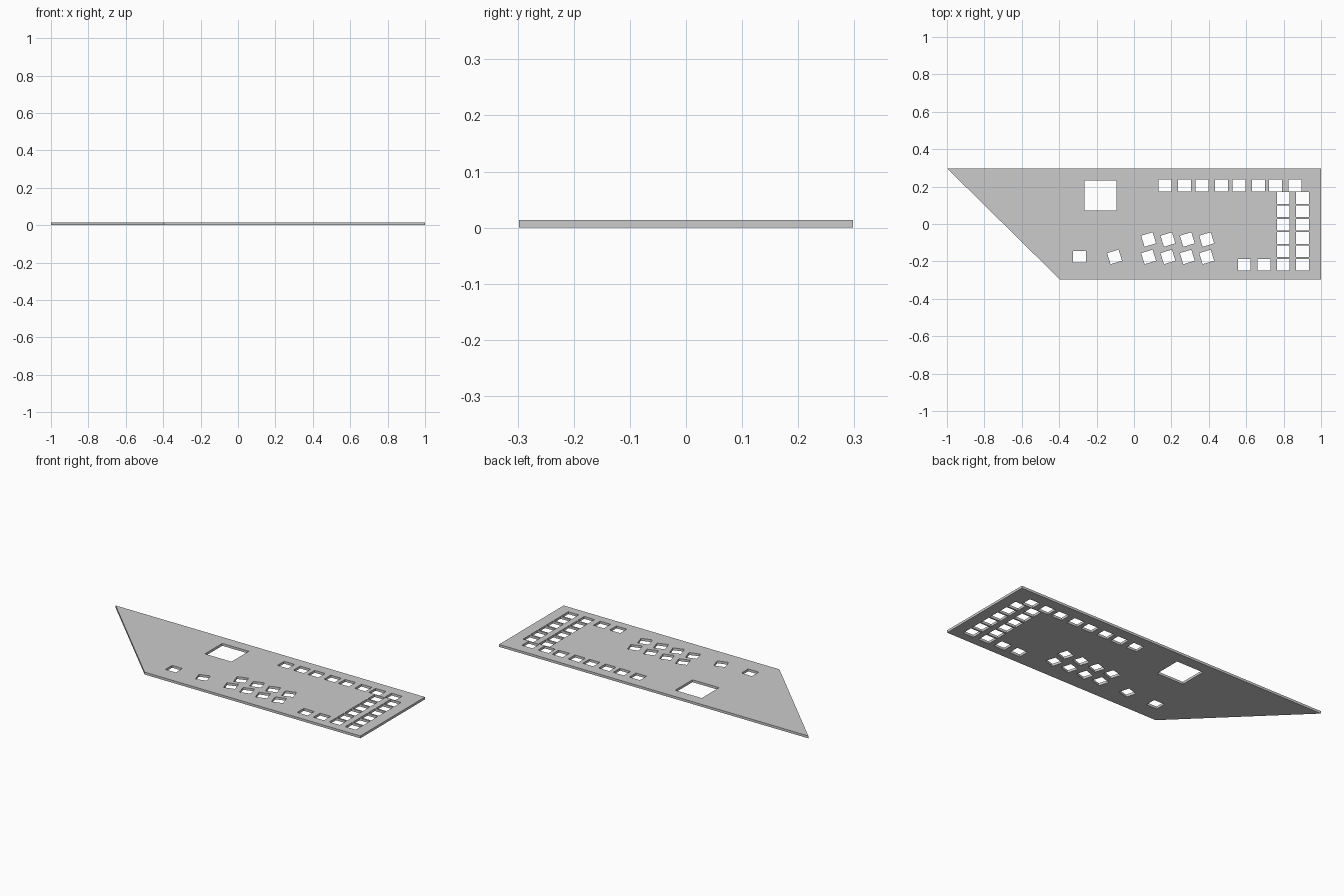
import bpy
from math import cos, sin, radians

if "Cube" in bpy.data.objects:
    bpy.data.objects.remove(bpy.data.objects["Cube"])

THICK = 0.014
curve = bpy.data.curves.new("panel_plate", 'CURVE')
curve.dimensions = '2D'
curve.fill_mode = 'BOTH'
curve.extrude = THICK / 2


def outline(points):
    s = curve.splines.new('POLY')
    s.points.add(len(points) - 1)
    for p, (x, y) in zip(s.points, points):
        p.co = (x, y, 0, 1)
    s.use_cyclic_u = True


def window(cx, cy, w=0.068, h=0.062, angle=0):
    c, s = cos(radians(angle)), sin(radians(angle))
    corners = [(-w/2, -h/2), (w/2, -h/2), (w/2, h/2), (-w/2, h/2)]
    outline([(cx + x*c - y*s, cy + x*s + y*c) for x, y in corners])


# Plate with one slanted end
outline([(-1, 0.298), (-0.395, -0.298), (1, -0.298), (1, 0.298)])

# Large opening
window(-0.179, 0.153, 0.172, 0.16)

# Row along the back edge
for x in (0.166, 0.27, 0.364, 0.468, 0.561, 0.666, 0.757, 0.861):
    window(x, 0.206)

# Double column at the right end
for x in (0.798, 0.901):
    for i in range(6):
        window(x, 0.139 - 0.0712 * i)

# Short row at the front right, and single opening at the front left
for x in (0.59, 0.695):
    window(x, -0.217)
window(-0.291, -0.176)

# Tilted openings in the middle
for i in range(4):
    for y in (-0.083, -0.176):
        window(0.078 + 0.1035 * i, y, 0.064, 0.062, 17)
window(-0.104, -0.176, 0.064, 0.062, 17)

plate = bpy.data.objects.new("panel_plate", curve)
plate.location.z = THICK / 2
bpy.context.collection.objects.link(plate)

# Turn the filled outline into a solid mesh
bpy.context.view_layer.objects.active = plate
plate.select_set(True)
bpy.ops.object.convert(target='MESH')
bpy.ops.object.shade_flat()
